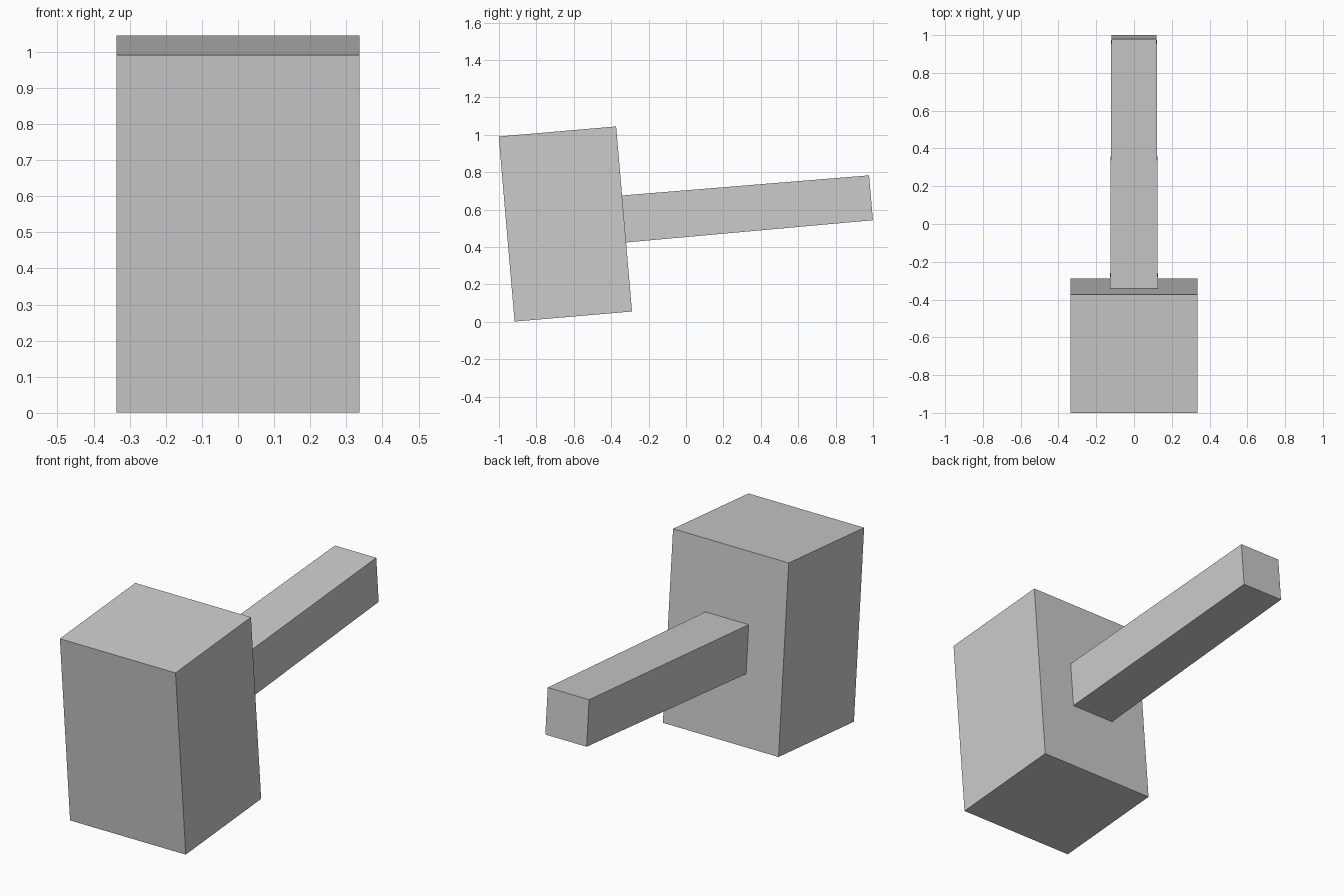
import bpy
import math
from mathutils import Matrix

cube = bpy.data.objects.get("Cube")
if cube:
    bpy.data.objects.remove(cube, do_unlink=True)

# One plain grey for the whole mallet
GREY = (0.6, 0.6, 0.6, 1.0)
grey = bpy.data.materials.new("plain grey")
grey.use_nodes = True
grey.diffuse_color = GREY
grey.node_tree.nodes["Principled BSDF"].inputs["Base Color"].default_value = GREY

# Mallet frame: head centre, tilted so the handle end rises
frame = Matrix.Translation((0, -0.645, 0.523)) @ Matrix.Rotation(math.radians(4.9), 4, "X")


def block(name, size, y_start, end_scale=1.0):
    """Box along y from y_start, its far end scaled about the axis."""
    bpy.ops.mesh.primitive_cube_add(size=1)
    obj = bpy.context.object
    obj.name = obj.data.name = name
    for v in obj.data.vertices:
        taper = end_scale if v.co.y > 0 else 1.0
        v.co = (v.co.x * size[0] * taper,
                y_start + (v.co.y + 0.5) * size[1],
                v.co.z * size[2] * taper)
    obj.data.transform(frame)
    obj.data.materials.append(grey)
    return obj


# Tall striking head
block("head", (0.674, 0.63, 0.993), -0.315)

# Slightly tapered square handle
block("handle", (0.252, 1.325, 0.252), 0.315, end_scale=0.955)
